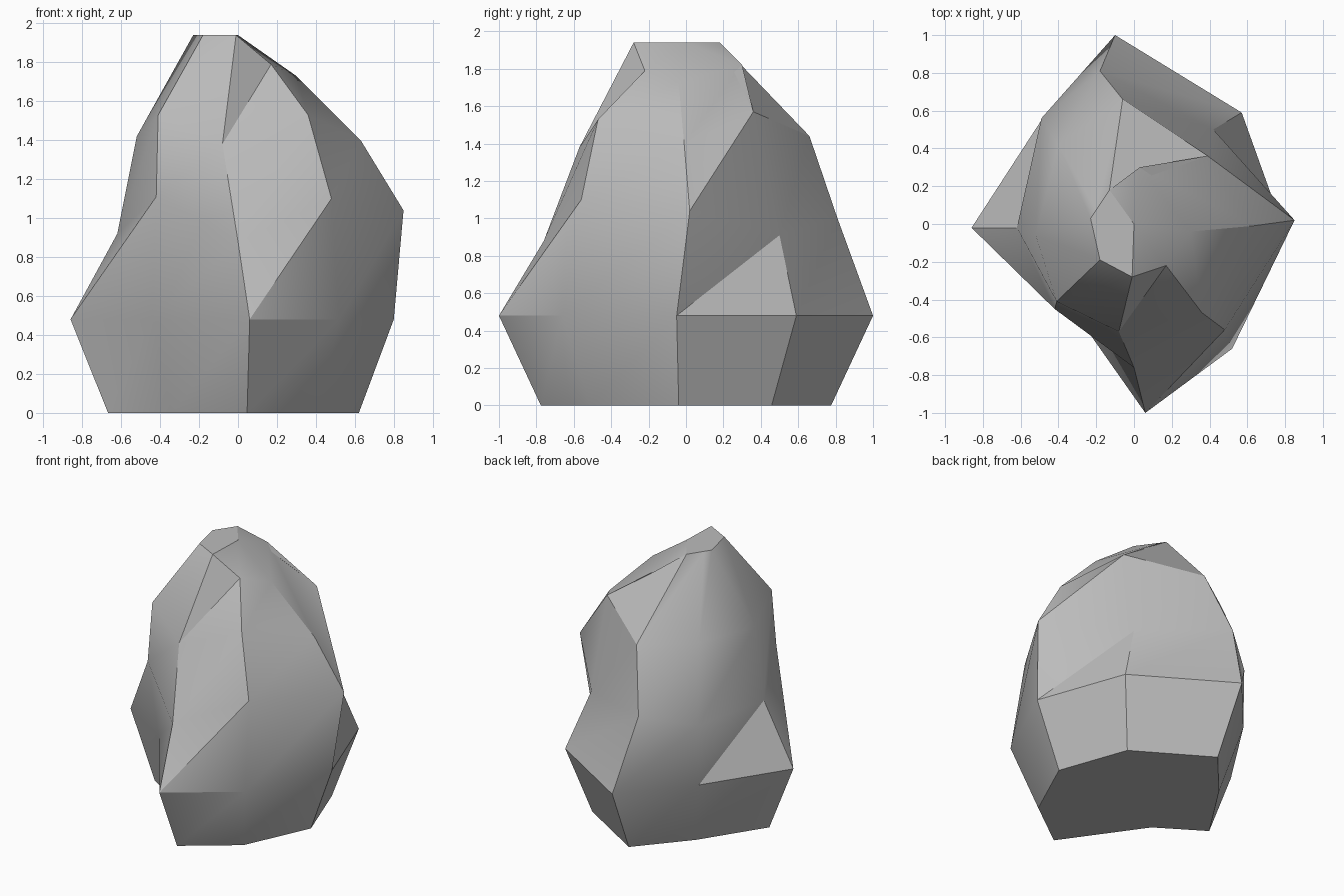
import bpy
import bmesh
import math

# Remove the default cube
default_cube = bpy.data.objects.get("Cube")
if default_cube:
    bpy.data.objects.remove(default_cube, do_unlink=True)

# Single stone colour
stone = bpy.data.materials.new("stone_grey")
stone.use_nodes = True
grey = (0.5, 0.5, 0.5, 1.0)
stone.diffuse_color = grey
shader = next(n for n in stone.node_tree.nodes if n.type == 'BSDF_PRINCIPLED')
shader.inputs["Base Color"].default_value = grey
shader.inputs["Roughness"].default_value = 0.9

# Eight corners per ring, counter-clockwise from the front corner
WAIST_HEIGHT = 0.48
FOOT_SCALE = 0.776
waist_outline = [(.06, -1), (.52, -.66), (.8, -.05), (.57, .59),
                 (-.1, 1), (-.49, .55), (-.86, -.02), (-.44, -.29)]
belly = [(0, -.76, .88), (.48, -.56, 1.1), (.85, .02, 1.04), (.42, .5, .91),
         (-.18, .81, 1), (-.49, .56, .92), (-.62, -.02, .92), (-.42, -.45, 1.11)]
shoulder = [(-.08, -.57, 1.38), (.36, -.47, 1.53), (.63, -.01, 1.4), (.39, .36, 1.57),
            (-.06, .66, 1.44), (-.4, .42, 1.45), (-.52, -.06, 1.42), (-.41, -.41, 1.53)]
crown = [(-.01, -.28, 1.94), (.17, -.22, 1.79), (.3, -.04, 1.73), (.03, .3, 1.82),
         (-.13, .18, 1.94), (-.2, .075, 1.94), (-.23, .03, 1.94), (-.18, -.19, 1.94)]
apex_point = (0, 0, 1.94)

foot = [(x * FOOT_SCALE, y * FOOT_SCALE, 0) for x, y in waist_outline]
waist = [(x, y, WAIST_HEIGHT) for x, y in waist_outline]


def bridge(bm, lower, upper, split):
    """Join two rings with quads, or with triangles cut along one diagonal."""
    count = len(lower)
    for i in range(count):
        j = (i + 1) % count
        if split:
            bm.faces.new((lower[i], lower[j], upper[j]))
            bm.faces.new((lower[i], upper[j], upper[i]))
        else:
            bm.faces.new((lower[i], lower[j], upper[j], upper[i]))


def build_rock(name, ring_points, tip):
    bm = bmesh.new()
    rings = [[bm.verts.new(point) for point in ring] for ring in ring_points]

    # Flat underside and the tapered foot
    bm.faces.new(list(reversed(rings[0])))
    bridge(bm, rings[0], rings[1], split=False)

    # Faceted body
    for lower, upper in zip(rings[1:], rings[2:]):
        bridge(bm, lower, upper, split=True)

    # Cap fanned around the tip
    top = rings[-1]
    tip_vert = bm.verts.new(tip)
    for i, corner in enumerate(top):
        bm.faces.new((corner, top[(i + 1) % len(top)], tip_vert))

    mesh = bpy.data.meshes.new(name)
    bm.to_mesh(mesh)
    bm.free()
    mesh.materials.append(stone)
    rock = bpy.data.objects.new(name, mesh)
    bpy.context.collection.objects.link(rock)
    return rock


rock = build_rock("rock", [foot, waist, belly, shoulder, crown], apex_point)

# Soft shading with the stronger ridges kept sharp
bpy.ops.object.select_all(action='DESELECT')
rock.select_set(True)
bpy.context.view_layer.objects.active = rock
bpy.ops.object.shade_smooth_by_angle(angle=math.radians(30))
